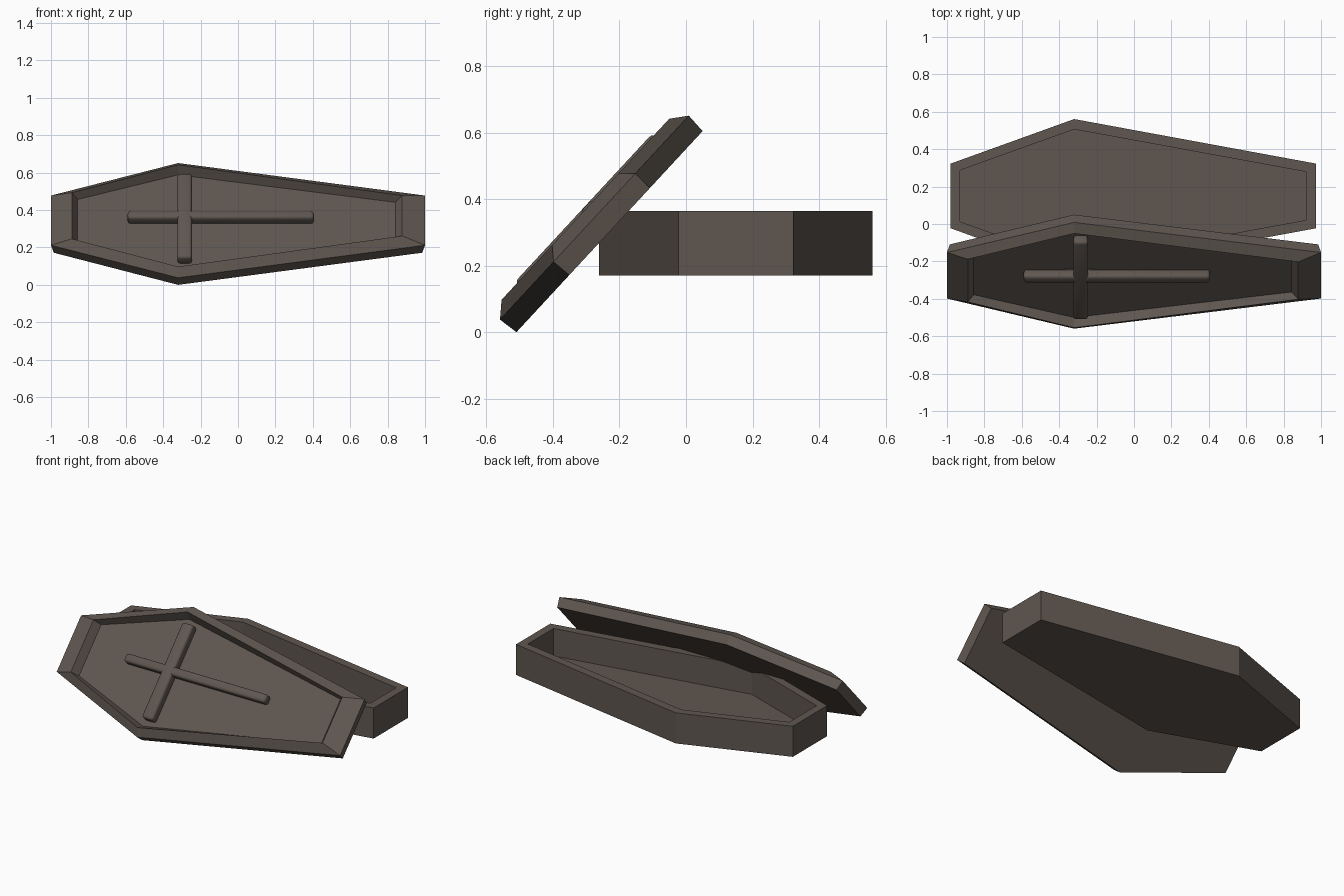
import bpy, bmesh, math
from mathutils import Matrix, Vector

if "Cube" in bpy.data.objects:
    bpy.data.objects.remove(bpy.data.objects["Cube"])

wood = bpy.data.materials.new("dark_wood")
wood.diffuse_color = (0.115, 0.094, 0.08, 1)
wood.use_nodes = True
wood.node_tree.nodes["Principled BSDF"].inputs["Base Color"].default_value = wood.diffuse_color
SHOULDER_X = -0.32


def add_object(name, bm, matrix):
    bmesh.ops.recalc_face_normals(bm, faces=bm.faces)
    mesh = bpy.data.meshes.new(name)
    bm.to_mesh(mesh)
    bm.free()
    mesh.materials.append(wood)
    ob = bpy.data.objects.new(name, mesh)
    bpy.context.collection.objects.link(ob)
    ob.matrix_world = matrix
    return ob


def coffin_loft(name, rings, matrix):
    """Each ring: head x, head half-width, shoulder half-width, foot x, foot half-width, height."""
    bm = bmesh.new()
    loops = []
    for hx, hw, sw, fx, fw, z in rings:
        pts = [(hx, -hw), (SHOULDER_X, -sw), (fx, -fw), (fx, fw), (SHOULDER_X, sw), (hx, hw)]
        loops.append([bm.verts.new((x, y, z)) for x, y in pts])
    for a, b in zip(loops, loops[1:]):
        for i in range(6):
            j = (i + 1) % 6
            bm.faces.new((a[i], a[j], b[j], b[i]))
    bm.faces.new(loops[0][::-1])
    bm.faces.new(loops[-1])
    return add_object(name, bm, matrix)


def rounded_bar(name, center, size, matrix):
    bm = bmesh.new()
    bmesh.ops.create_cube(bm, size=1, matrix=Matrix.Translation(center) @ Matrix.Diagonal((*size, 1)))
    bmesh.ops.bevel(bm, geom=bm.edges[:], offset=0.016, segments=3, profile=0.5, affect='EDGES')
    for f in bm.faces:
        f.smooth = True
    return add_object(name, bm, matrix)


# Open box: outer walls, rim, inner walls, floor
coffin_loft("coffin_box", [
    (-0.98, 0.173, 0.411, 0.973, 0.173, 0.17),
    (-0.98, 0.173, 0.411, 0.973, 0.173, 0.365),
    (-0.93, 0.137, 0.356, 0.92, 0.129, 0.365),
    (-0.93, 0.137, 0.356, 0.92, 0.129, 0.19),
], Matrix.Translation((0, 0.15, 0)))

# Lid leaning against the box: back, side, bevelled frame, recessed panel
lean = Matrix.Translation((0, -0.23, 0.3025)) @ Matrix.Rotation(math.radians(47.2), 4, 'X')
coffin_loft("lid", [
    (-0.985, 0.178, 0.412, 0.985, 0.178, 0.0),
    (-1.0, 0.181, 0.418, 1.0, 0.181, 0.062),
    (-0.888, 0.168, 0.371, 0.878, 0.147, 0.099),
    (-0.857, 0.164, 0.343, 0.842, 0.143, 0.05),
], lean)

# Raised cross on the lid
rounded_bar("cross_long_bar", Vector((-0.092, 0.01, 0.075)), (0.995, 0.054, 0.06), lean)
rounded_bar("cross_short_bar", Vector((-0.285, 0.0, 0.075)), (0.078, 0.612, 0.062), lean)
